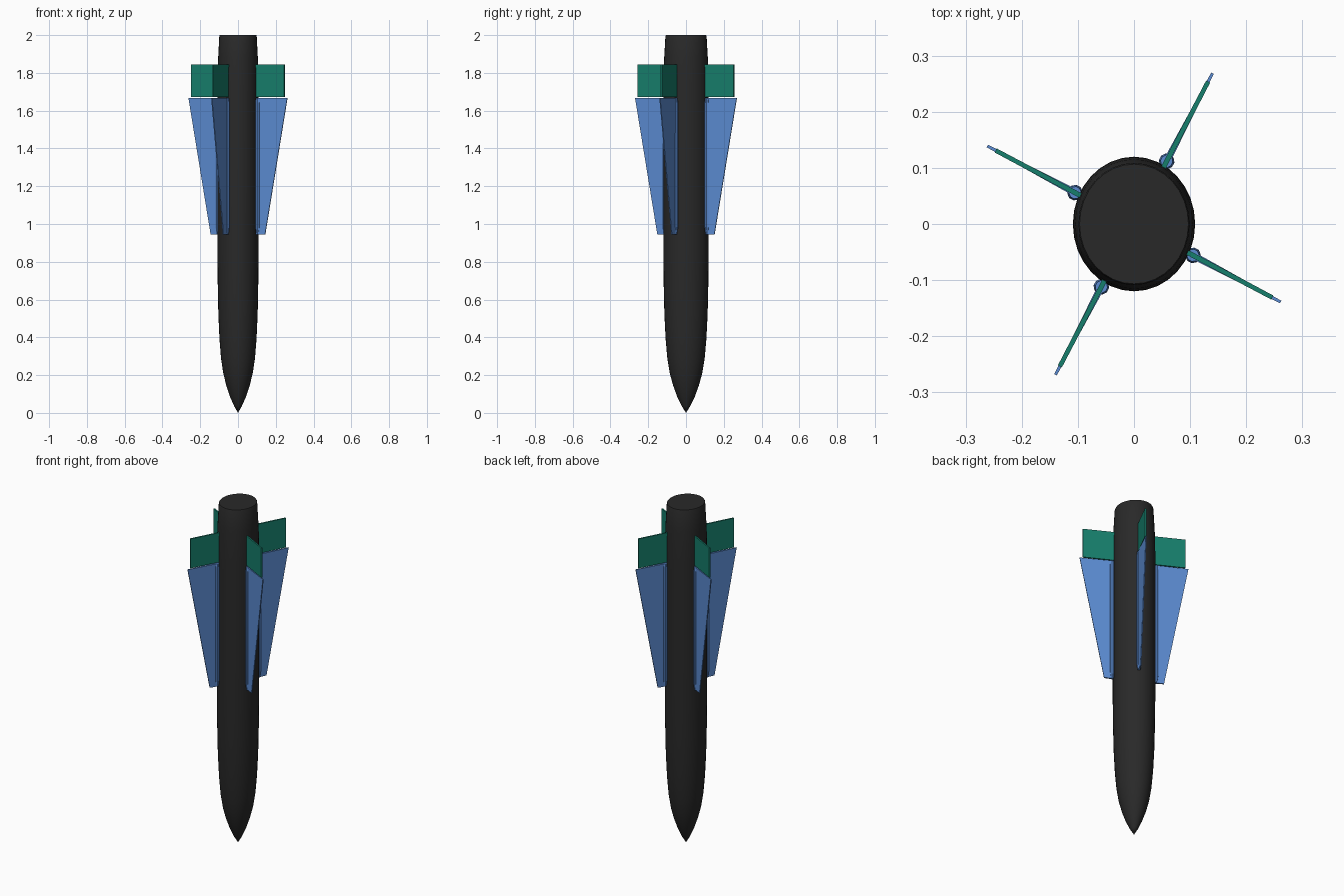
import bpy, bmesh, math
from mathutils import Matrix

if "Cube" in bpy.data.objects:
    bpy.data.objects.remove(bpy.data.objects["Cube"])


def material(name, rgb):
    m = bpy.data.materials.new(name)
    m.diffuse_color = (*rgb, 1)
    m.use_nodes = True
    m.node_tree.nodes["Principled BSDF"].inputs["Base Color"].default_value = m.diffuse_color
    return m


BLACK = material("black_paint", (0.022, 0.022, 0.022))
BLUE = material("blue_paint", (0.105, 0.258, 0.638))
GREEN = material("green_paint", (0.008, 0.21, 0.15))


def finish(name, bm, mat, smooth=None):
    bmesh.ops.recalc_face_normals(bm, faces=bm.faces)
    me = bpy.data.meshes.new(name)
    bm.to_mesh(me)
    bm.free()
    me.materials.append(mat)
    ob = bpy.data.objects.new(name, me)
    bpy.context.collection.objects.link(ob)
    if smooth:
        bpy.ops.object.select_all(action='DESELECT')
        ob.select_set(True)
        bpy.context.view_layer.objects.active = ob
        bpy.ops.object.shade_smooth_by_angle(angle=math.radians(smooth))
    return ob


def lathe(bm, profile, sides, sx=1, sy=1, cx=0):
    """Stack of capped rings; a radius of zero makes a pointed end."""
    rings = []
    for r, z in profile:
        if r == 0:
            rings.append([bm.verts.new((cx, 0, z))] * sides)
            continue
        rings.append([bm.verts.new((cx + r * sx * math.cos(2 * math.pi * i / sides),
                                    r * sy * math.sin(2 * math.pi * i / sides), z))
                      for i in range(sides)])
    for a, b in zip(rings, rings[1:]):
        for i in range(sides):
            j = (i + 1) % sides
            bm.faces.new(list(dict.fromkeys((a[i], a[j], b[j], b[i]))))
    for ring in (rings[0], rings[-1]):
        if ring[0] is not ring[1]:
            bm.faces.new(ring)


def blade(bm, outline, thick_root, thick_tip):
    """Thin plate in the xz plane: inner low, outer low, outer high, inner high."""
    half = (thick_root / 2, thick_tip / 2, thick_tip / 2, thick_root / 2)
    a = [bm.verts.new((x, -t, z)) for (x, z), t in zip(outline, half)]
    b = [bm.verts.new((x, t, z)) for (x, z), t in zip(outline, half)]
    bm.faces.new(a)
    bm.faces.new(b[::-1])
    for i in range(4):
        j = (i + 1) % 4
        bm.faces.new((a[i], a[j], b[j], b[i]))


# Body: pointed nose at the bottom, slight taper at the tail, oval section
bm = bmesh.new()
lathe(bm, [(0, 0), (0.020, 0.035), (0.042, 0.085), (0.062, 0.145), (0.078, 0.21),
           (0.090, 0.29), (0.098, 0.39), (0.104, 0.52), (0.107, 0.66), (0.109, 0.84),
           (0.109, 1.70), (0.108, 1.80), (0.105, 1.88), (0.099, 1.995), (0.097, 2.0)],
      32, 1.0, 1.10)
finish("body", bm, BLACK, 40)

# Four wings with root rods, and the tail fins behind them
for k, (angle, push) in enumerate([(62.5, 0.007), (152, 0), (242.5, 0.007), (332, 0)]):
    place = Matrix.Rotation(math.radians(angle), 4, 'Z') @ Matrix.Translation((push, 0, 0))

    bm = bmesh.new()
    blade(bm, [(0.112, 0.945), (0.163, 0.945), (0.296, 1.667), (0.112, 1.667)], 0.013, 0.005)
    finish(f"wing_{k + 1}", bm, BLUE).matrix_world = place

    bm = bmesh.new()
    lathe(bm, [(0.008, 0.945), (0.014, 0.985), (0.014, 1.64), (0.011, 1.667)], 10, cx=0.119)
    finish(f"wing_root_{k + 1}", bm, BLUE, 35).matrix_world = place

    bm = bmesh.new()
    blade(bm, [(0.100, 1.672), (0.279, 1.672), (0.279, 1.845), (0.100, 1.845)], 0.009, 0.008)
    finish(f"tail_fin_{k + 1}", bm, GREEN).matrix_world = place
